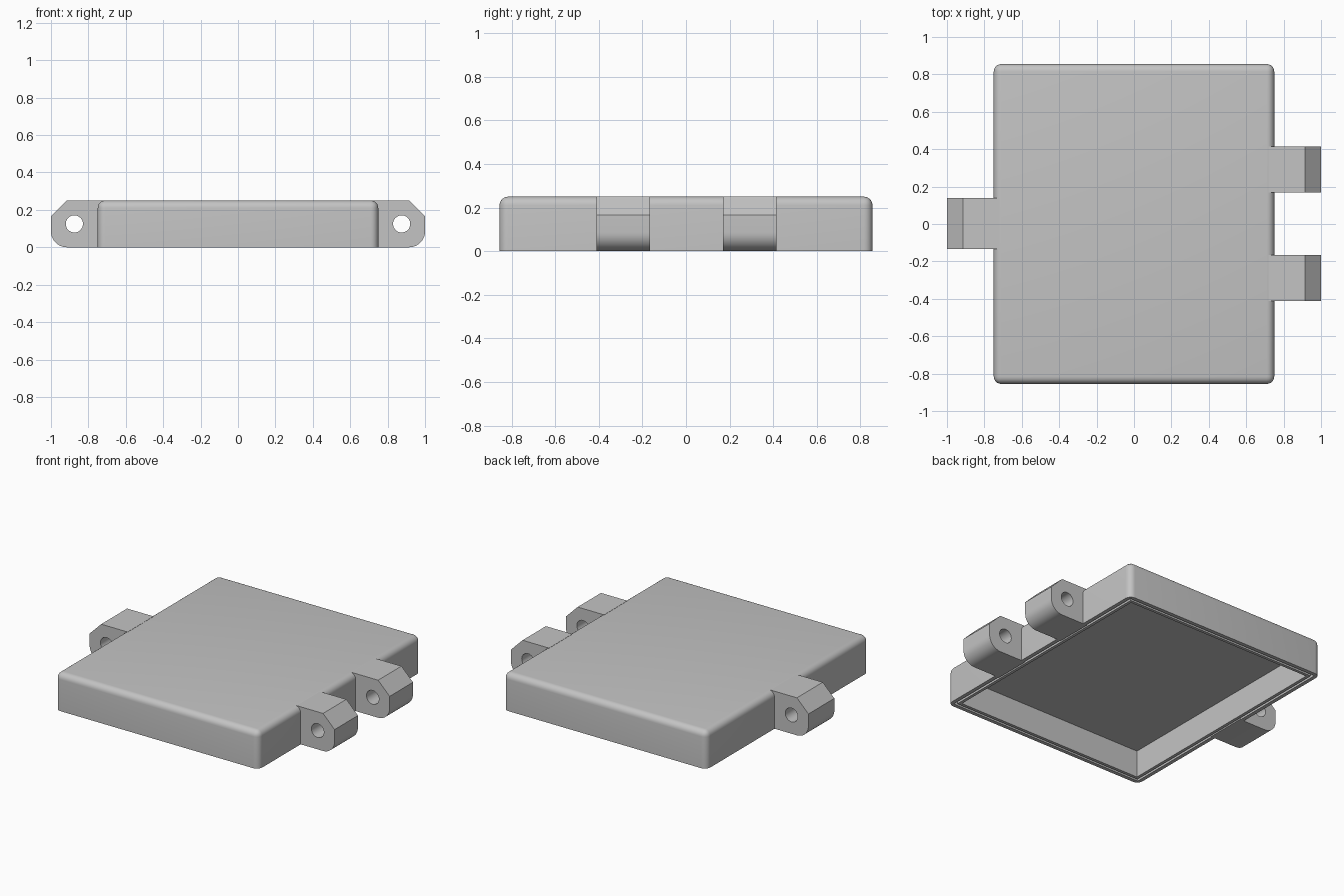
import bpy, bmesh, math
from mathutils import Matrix

if "Cube" in bpy.data.objects:
    bpy.data.objects.remove(bpy.data.objects["Cube"], do_unlink=True)

HEIGHT = 0.25
CASE_X, CASE_Y = 1.5, 1.71

grey = bpy.data.materials.new("plain grey")
grey.use_nodes = True
colour = (0.55, 0.55, 0.55, 1)
grey.diffuse_color = colour
grey.node_tree.nodes["Principled BSDF"].inputs["Base Color"].default_value = colour


def smooth(obj):
    bpy.ops.object.select_all(action="DESELECT")
    obj.select_set(True)
    bpy.context.view_layer.objects.active = obj
    bpy.ops.object.shade_smooth_by_angle(angle=math.radians(30))


def make_case():
    bm = bmesh.new()
    bmesh.ops.create_cube(bm, size=1)
    bmesh.ops.scale(bm, vec=(CASE_X, CASE_Y, HEIGHT), verts=bm.verts)
    bmesh.ops.translate(bm, vec=(0, 0, HEIGHT / 2), verts=bm.verts)
    bm.normal_update()
    # Remember the outer edges to round: everything except the bottom ones
    rounded = [e for e in bm.edges if max(v.co.z for v in e.verts) > 0.1]
    floor = min(bm.faces, key=lambda f: f.calc_center_median().z)
    # Outer rim, groove walls and bed, inner rim, then the hollow
    steps = [(0.025, 0), (0, -0.03), (0.015, 0), (0, 0.03), (0.02, 0), (0, -0.18)]
    for thickness, depth in steps:
        bmesh.ops.inset_individual(bm, faces=[floor], thickness=thickness,
                                   depth=depth, use_even_offset=True)
        bm.normal_update()
    bmesh.ops.bevel(bm, geom=rounded, offset=0.04, segments=6, profile=0.5,
                    affect="EDGES", clamp_overlap=False)
    mesh = bpy.data.meshes.new("case")
    bm.to_mesh(mesh)
    bm.free()
    obj = bpy.data.objects.new("case", mesh)
    bpy.context.collection.objects.link(obj)
    mesh.materials.append(grey)
    smooth(obj)


def arc(cx, cz, radius, start, end, count):
    angles = [math.radians(start + (end - start) * i / count) for i in range(count + 1)]
    return [(cx + radius * math.cos(a), cz + radius * math.sin(a)) for a in angles]


def make_lug(name, side, y, width):
    # Chamfered top, rounded bottom, round pin hole
    outline = [(0.72, HEIGHT), (0.72, 0)] + arc(0.915, 0.085, 0.085, -90, 0, 10)
    outline += [(1, 0.165), (0.915, HEIGHT)]
    hole = arc(0.875, 0.125, 0.046, 0, 360, 32)[:-1]
    curve = bpy.data.curves.new(name, "CURVE")
    curve.dimensions = "2D"
    curve.fill_mode = "BOTH"
    curve.extrude = width / 2
    for loop in (outline, hole):
        spline = curve.splines.new("POLY")
        spline.points.add(len(loop) - 1)
        for point, (px, pz) in zip(spline.points, loop):
            point.co = (side * px, pz, 0, 1)
        spline.use_cyclic_u = True
    obj = bpy.data.objects.new(name, curve)
    bpy.context.collection.objects.link(obj)
    bpy.ops.object.select_all(action="DESELECT")
    obj.select_set(True)
    bpy.context.view_layer.objects.active = obj
    bpy.ops.object.convert(target="MESH")
    obj = bpy.context.view_layer.objects.active
    # Weld the caps to the sides and stand the lug upright
    bm = bmesh.new()
    bm.from_mesh(obj.data)
    bmesh.ops.remove_doubles(bm, verts=bm.verts, dist=0.0005)
    bm.transform(Matrix.Translation((0, y, 0)) @ Matrix.Rotation(math.pi / 2, 4, "X"))
    bmesh.ops.recalc_face_normals(bm, faces=bm.faces)
    bm.to_mesh(obj.data)
    bm.free()
    obj.data.materials.clear()
    obj.data.materials.append(grey)
    smooth(obj)


make_case()
make_lug("left_back_hinge_lug", 1, 0.292, 0.246)
make_lug("left_front_hinge_lug", 1, -0.288, 0.246)
make_lug("right_hinge_lug", -1, 0.002, 0.273)
